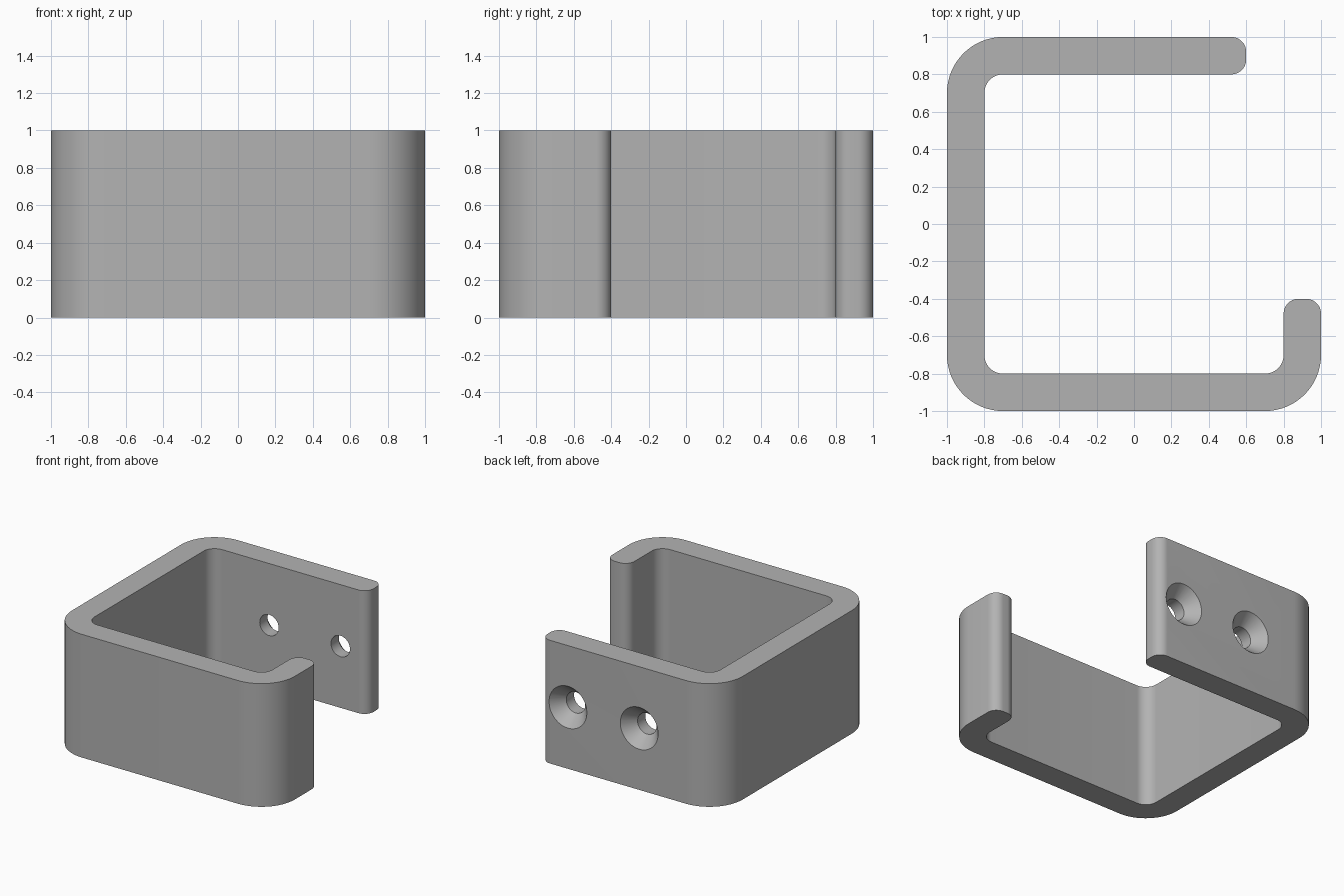
import bpy, bmesh, math
from mathutils import Vector, Matrix

cube = bpy.data.objects.get("Cube")
if cube:
    bpy.data.objects.remove(cube, do_unlink=True)

grey = bpy.data.materials.new("grey")
grey.use_nodes = True
colour = (0.45, 0.45, 0.45, 1)
grey.diffuse_color = colour
grey.node_tree.nodes["Principled BSDF"].inputs["Base Color"].default_value = colour


def add_object(name, bm):
    bmesh.ops.recalc_face_normals(bm, faces=bm.faces)
    mesh = bpy.data.meshes.new(name)
    bm.to_mesh(mesh)
    bm.free()
    mesh.materials.append(grey)
    obj = bpy.data.objects.new(name, mesh)
    bpy.context.collection.objects.link(obj)
    return obj


def rounded_outline(corners, steps=16):
    """Replace each right-angled corner (x, y, radius) by an arc."""
    points = []
    for i, (x, y, r) in enumerate(corners):
        p = Vector((x, y, 0))
        a = (Vector((*corners[i - 1][:2], 0)) - p).normalized()
        b = (Vector((*corners[(i + 1) % len(corners)][:2], 0)) - p).normalized()
        centre = p + (a + b) * r
        for k in range(steps + 1):
            t = k / steps * math.pi / 2
            points.append(centre - b * r * math.cos(t) - a * r * math.sin(t))
    return points


# Hook-shaped strip, drawn in plan and pulled up
OUTER, INNER, TIP = 0.3, 0.1, 0.08
corners = [
    (0.6, 1, TIP), (-1, 1, OUTER), (-1, -1, OUTER), (1, -1, OUTER),
    (1, -0.4, TIP), (0.8, -0.4, TIP), (0.8, -0.8, INNER),
    (-0.8, -0.8, INNER), (-0.8, 0.8, INNER), (0.6, 0.8, TIP),
]
bm = bmesh.new()
base = bm.faces.new([bm.verts.new(p) for p in rounded_outline(corners)])
top = bmesh.ops.extrude_face_region(bm, geom=[base], use_keep_orig=True)
bmesh.ops.translate(bm, vec=(0, 0, 1),
                    verts=[v for v in top["geom"] if isinstance(v, bmesh.types.BMVert)])
bracket = add_object("bracket", bm)


# Countersunk screw holes through the back wall
def screw_cutter(name, x, z):
    bm = bmesh.new()
    profile = [(0, 0.7), (0.085, 0.7), (0.085, 0.9), (0.204, 1.04), (0, 1.04)]
    verts = [bm.verts.new((r, y, 0)) for r, y in profile]
    edges = [bm.edges.new(pair) for pair in zip(verts, verts[1:])]
    bmesh.ops.spin(bm, geom=verts + edges, cent=(0, 0, 0), axis=(0, 1, 0),
                   angle=math.tau, steps=48)
    bmesh.ops.remove_doubles(bm, verts=bm.verts, dist=0.0001)
    bmesh.ops.transform(bm, matrix=Matrix.Translation((x, 0, z)), verts=bm.verts)
    cutter = add_object(name, bm)
    cutter.hide_render = True
    return cutter


bpy.context.view_layer.objects.active = bracket
for side, x in (("left", 0.36), ("right", -0.28)):
    cutter = screw_cutter(side + "_screw_cutter", x, 0.5)
    cut = bracket.modifiers.new(side + "_screw_hole", 'BOOLEAN')
    cut.operation, cut.solver, cut.object = 'DIFFERENCE', 'EXACT', cutter
    bpy.ops.object.modifier_apply(modifier=cut.name)
    bpy.data.objects.remove(cutter, do_unlink=True)

# Smooth bends, crisp rims
bpy.ops.object.select_all(action='DESELECT')
bracket.select_set(True)
bpy.ops.object.shade_smooth_by_angle(angle=math.radians(30))
